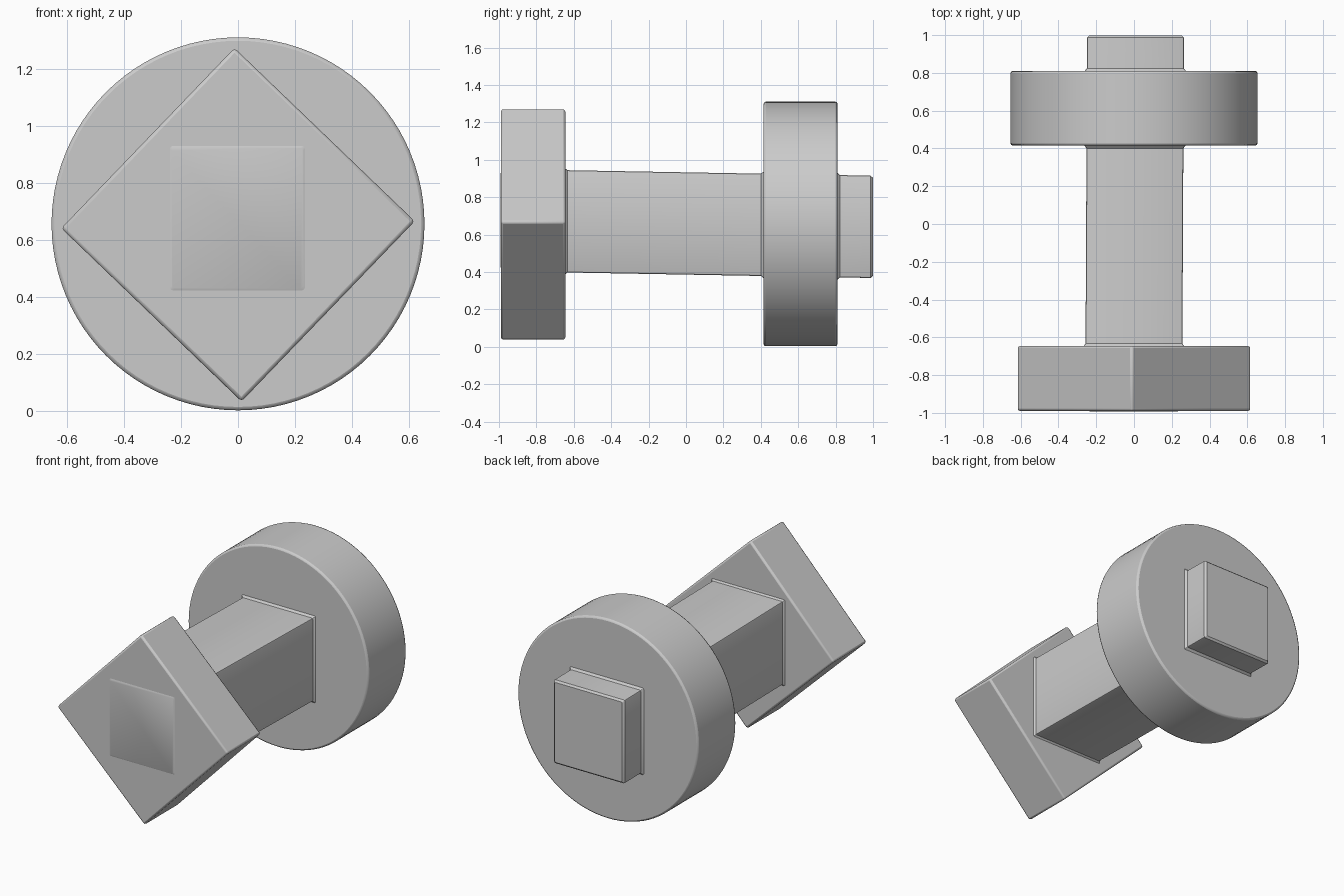
import bpy, bmesh, math
from mathutils import Matrix

cube = bpy.data.objects.get("Cube")
if cube:
    bpy.data.objects.remove(cube, do_unlink=True)

grey = bpy.data.materials.new("plain grey")
grey.use_nodes = True
colour = (0.6, 0.6, 0.6, 1)
grey.diffuse_color = colour
grey.node_tree.nodes["Principled BSDF"].inputs["Base Color"].default_value = colour


def finish(name, bm, bevel=0.0, segments=2):
    """Turn a bmesh into a named, softly bevelled object."""
    bmesh.ops.recalc_face_normals(bm, faces=bm.faces)
    mesh = bpy.data.meshes.new(name)
    bm.to_mesh(mesh)
    bm.free()
    mesh.materials.append(grey)
    obj = bpy.data.objects.new(name, mesh)
    bpy.context.collection.objects.link(obj)
    bpy.ops.object.select_all(action='DESELECT')
    obj.select_set(True)
    bpy.context.view_layer.objects.active = obj
    bpy.ops.object.shade_smooth_by_angle(angle=math.radians(25))
    if bevel:
        mod = obj.modifiers.new("edge rounding", 'BEVEL')
        mod.width, mod.segments = bevel, segments
        mod.limit_method = 'ANGLE'
        mod.angle_limit = math.radians(40)
    return obj


def prism(name, sides, radius, y0, y1, z, turn=0.0, bevel=0.012):
    """Regular prism lying along y, centred at height z."""
    bm = bmesh.new()
    place = (Matrix.Translation((0, (y0 + y1) / 2, z))
             @ Matrix.Rotation(turn, 4, 'Y') @ Matrix.Rotation(math.pi / 2, 4, 'X'))
    bmesh.ops.create_cone(bm, cap_ends=True, segments=sides, radius1=radius,
                          radius2=radius, depth=y1 - y0, matrix=place)
    return finish(name, bm, bevel)


# Diamond head, turned very slightly, and the round flange
prism("diamond_head", 4, 0.62, -0.99, -0.645, 0.654, -0.02)
prism("round_flange", 96, 0.654, 0.415, 0.81, 0.657)


def bar_section(bm, y, grow):
    """Rectangular ring of the gently drooping bar."""
    cx, cz = 0.005 * (y + 0.6), 0.671 - 0.018 * (y + 0.65)
    w, h = 0.256 + grow, 0.273 + grow
    return [bm.verts.new((cx + sx * w, y, cz + sz * h))
            for sx, sz in ((-1, -1), (1, -1), (1, 1), (-1, 1))]


# Square bar through both parts, flared a little where it meets them
bm = bmesh.new()
stations = [(-0.993, -0.025), (-0.98, 0), (-0.65, 0.014), (-0.633, 0), (0.4, 0),
            (0.417, 0.014), (0.808, 0.014), (0.825, 0), (0.988, 0), (0.999, -0.011)]
rings = [bar_section(bm, y, g) for y, g in stations]
for a, b in zip(rings, rings[1:]):
    for i in range(4):
        j = (i + 1) % 4
        bm.faces.new((a[i], a[j], b[j], b[i]))
bm.faces.new(rings[0])
bm.faces.new(rings[-1])
long_edges = [e for e in bm.edges
              if abs(e.verts[0].co.y - e.verts[1].co.y) > 0.005]
bmesh.ops.bevel(bm, geom=long_edges, offset=0.008, segments=2, profile=0.5,
                affect='EDGES')
finish("square_bar", bm)
